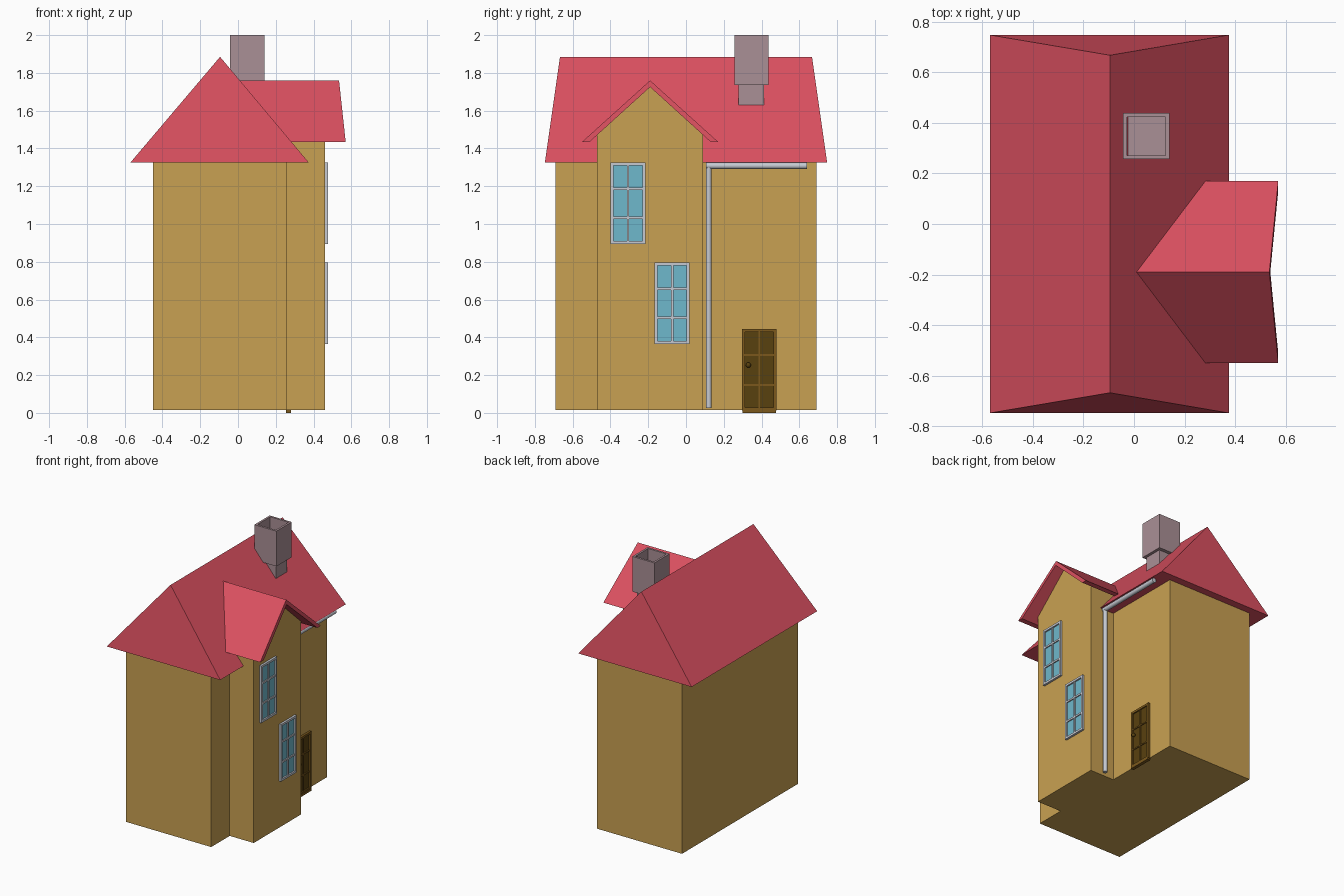
import bpy
import bmesh
from mathutils import Matrix, Vector

if "Cube" in bpy.data.objects:
    bpy.data.objects.remove(bpy.data.objects["Cube"])


def material(name, hex_code):
    rgb = [int(hex_code[i:i + 2], 16) / 255 for i in (0, 2, 4)]
    lin = [c / 12.92 if c <= 0.04045 else ((c + 0.055) / 1.055) ** 2.4 for c in rgb]
    mat = bpy.data.materials.new(name)
    mat.use_nodes = True
    mat.diffuse_color = (*lin, 1)
    mat.node_tree.nodes["Principled BSDF"].inputs["Base Color"].default_value = (*lin, 1)
    return mat


WALL = material("ochre wall", "C9A152")
ROOF = material("red roof", "DB5060")
STONE = material("pinkish grey chimney", "AA9096")
TRIM = material("pale grey trim", "C6CAD2")
GLASS = material("blue glass", "6FB8CC")
OAK = material("brown door frame", "7C591C")
DARK = material("dark brown door", "59410F")


def finish(name, bm, mat):
    bmesh.ops.recalc_face_normals(bm, faces=bm.faces)
    mesh = bpy.data.meshes.new(name)
    bm.to_mesh(mesh)
    bm.free()
    mesh.materials.append(mat)
    obj = bpy.data.objects.new(name, mesh)
    bpy.context.collection.objects.link(obj)
    return obj


def add_box(bm, x, y, z):
    mid = [(a + b) / 2 for a, b in (x, y, z)]
    size = [b - a for a, b in (x, y, z)]
    bmesh.ops.create_cube(bm, size=1, matrix=Matrix.Translation(mid) @ Matrix.Diagonal((*size, 1)))


def box(name, mat, x, y, z):
    bm = bmesh.new()
    add_box(bm, x, y, z)
    return finish(name, bm, mat)


def hull(name, mat, points):
    bm = bmesh.new()
    verts = [bm.verts.new(p) for p in points]
    bmesh.ops.convex_hull(bm, input=verts)
    bmesh.ops.dissolve_limit(bm, angle_limit=0.01, verts=bm.verts, edges=bm.edges)
    return finish(name, bm, mat)


def rod(name, mat, start, end, radius):
    a, b = Vector(start), Vector(end)
    bm = bmesh.new()
    turn = (b - a).to_track_quat("Z", "Y").to_matrix().to_4x4()
    bmesh.ops.create_cone(bm, cap_ends=True, segments=16, radius1=radius, radius2=radius,
                          depth=(b - a).length, matrix=Matrix.Translation((a + b) / 2) @ turn)
    for f in bm.faces:
        f.smooth = len(f.verts) == 4
    return finish(name, bm, mat)


def lattice(name, mat, x, y, z, border, bar, levels):
    """Outer frame with one upright bar and cross bars at the given heights."""
    bm = bmesh.new()
    for edge in (y[0], y[1] - border):
        add_box(bm, x, (edge, edge + border), z)
    inner = (y[0] + border, y[1] - border)
    for edge in (z[0], z[1] - border):
        add_box(bm, x, inner, (edge, edge + border))
    thin = (x[0], x[1] - 0.003)
    mid = sum(y) / 2
    add_box(bm, thin, (mid - bar / 2, mid + bar / 2), (z[0] + border, z[1] - border))
    for level in levels:
        add_box(bm, thin, inner, (level - bar / 2, level + bar / 2))
    return finish(name, bm, mat)


# Main house
BASE, EAVE = 0.015, 1.325
RIDGE_X, RIDGE_Z = -0.095, 1.885
box("main_walls", WALL, (-0.45, 0.26), (-0.69, 0.69), (BASE, EAVE + 0.005))
hull("main_roof", ROOF,
     [(x, y, EAVE) for x in (-0.57, 0.375) for y in (-0.747, 0.747)]
     + [(RIDGE_X, y, RIDGE_Z) for y in (-0.667, 0.667)])


def main_roof_x(z):
    return RIDGE_X + (RIDGE_Z - z) * (0.375 - RIDGE_X) / (RIDGE_Z - EAVE)


# Gabled wing
MID = -0.19
gable = [(MID - 0.28, BASE), (MID + 0.28, BASE), (MID + 0.28, 1.472),
         (MID, 1.726), (MID - 0.28, 1.472)]
hull("wing_walls", WALL, [(x, y, z) for x in (0.03, 0.46) for y, z in gable])

# Wing roof: two sloping slabs with a raked front edge
for side, label in ((1, "back"), (-1, "front")):
    section = [(0, 1.76), (0.36, 1.435), (0.32, 1.435), (0, 1.725)]
    points = []
    for y, z in section:
        points.append((main_roof_x(z) - 0.01, MID + side * y, z))
        points.append((0.57 - (z - 1.435) * 0.108, MID + side * y, z))
    hull("wing_roof_" + label, ROOF, points)

# Chimney with a hollow top
box("chimney_base", STONE, (-0.02, 0.12), (0.278, 0.412), (1.55, 1.74))
bm = bmesh.new()
add_box(bm, (-0.043, 0.141), (0.256, 0.438), (1.735, 2.0))
top = max(bm.faces, key=lambda f: f.calc_center_median().z)
bmesh.ops.inset_region(bm, faces=[top], thickness=0.022)
hole = bmesh.ops.extrude_discrete_faces(bm, faces=[top])["faces"][0]
bmesh.ops.translate(bm, verts=hole.verts, vec=(0, 0, -0.2))
finish("chimney_top", bm, STONE)

# Windows on the wing
for label, y, z in (("upper", -0.4, 0.895), ("lower", -0.167, 0.365)):
    ys, zs = (y, y + 0.186), (z, z + 0.43)
    lattice(label + "_window_frame", TRIM, (0.455, 0.476), ys, zs, 0.016, 0.013,
            (z + 0.138, z + 0.292))
    box(label + "_window_glass", GLASS, (0.455, 0.465),
        (ys[0] + 0.005, ys[1] - 0.005), (zs[0] + 0.005, zs[1] - 0.005))

# Door
lattice("door_frame", OAK, (0.255, 0.277), (0.296, 0.48), (0.012, 0.445), 0.016, 0.009,
        (0.148, 0.306))
box("door_panel", DARK, (0.255, 0.268), (0.3, 0.476), (0.015, 0.44))
box("door_step", OAK, (0.255, 0.28), (0.3, 0.476), (0, 0.018))
bm = bmesh.new()
bmesh.ops.create_uvsphere(bm, u_segments=16, v_segments=8, radius=0.014,
                          matrix=Matrix.Translation((0.282, 0.33, 0.253)))
for face in bm.faces:
    face.smooth = True
finish("door_knob", bm, DARK)

# Gutter and downpipe
rod("gutter", TRIM, (0.357, 0.105, 1.308), (0.357, 0.64, 1.308), 0.017)
rod("downpipe", TRIM, (0.357, 0.12, 0.025), (0.357, 0.12, 1.308), 0.015)
